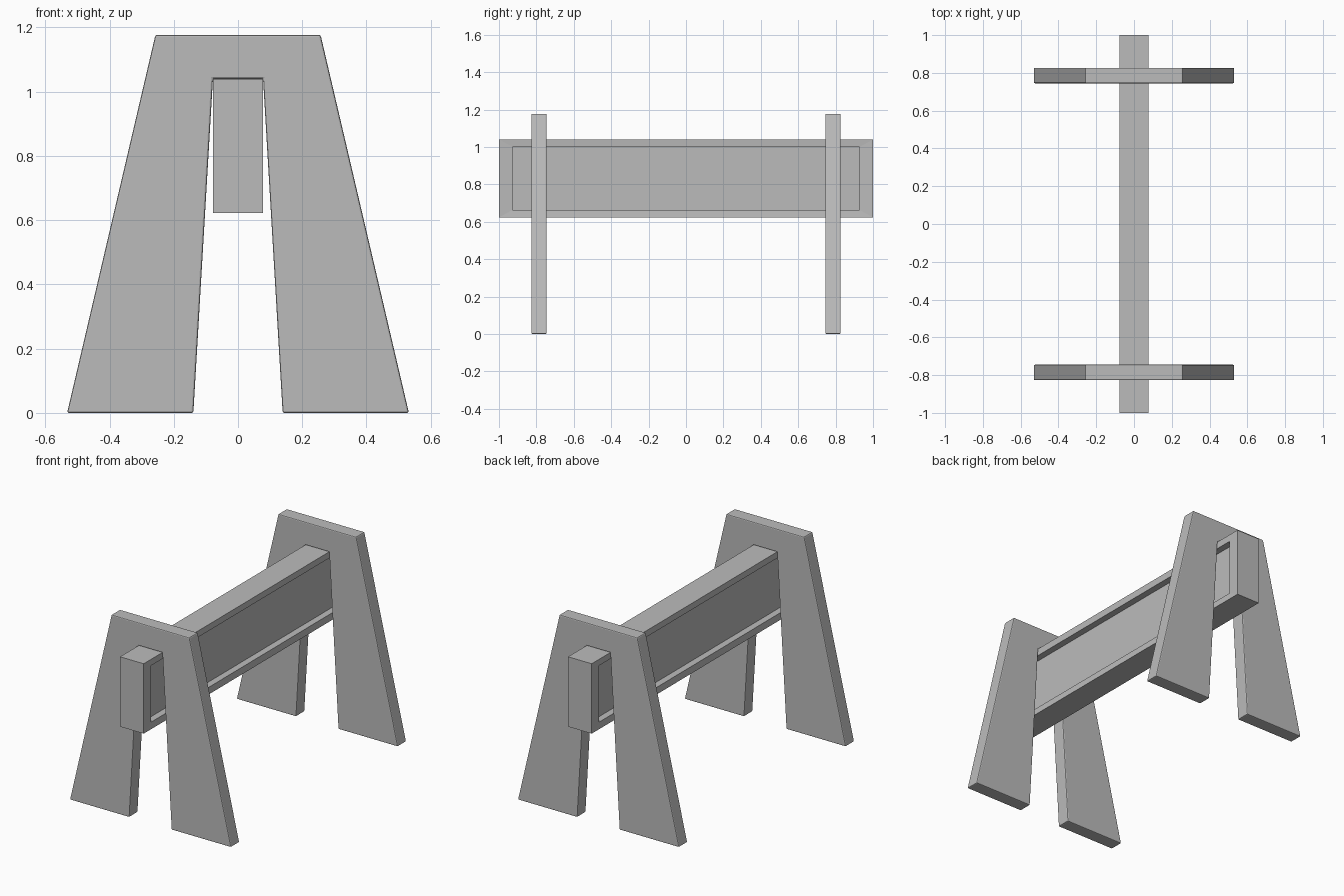
import bpy, bmesh

cube = bpy.data.objects.get("Cube")
if cube:
    bpy.data.objects.remove(cube, do_unlink=True)

grey = bpy.data.materials.new("plain_grey")
grey.use_nodes = True
grey.diffuse_color = (0.5, 0.5, 0.5, 1)
grey.node_tree.nodes["Principled BSDF"].inputs["Base Color"].default_value = (0.5, 0.5, 0.5, 1)


def add_object(name, bm):
    bmesh.ops.recalc_face_normals(bm, faces=bm.faces[:])
    mesh = bpy.data.meshes.new(name)
    bm.to_mesh(mesh)
    bm.free()
    mesh.materials.append(grey)
    obj = bpy.data.objects.new(name, mesh)
    bpy.context.collection.objects.link(obj)
    return obj


# End frames: a tapered slab with a tapered slot, extruded along y
HALF = [(0.078, 1.04), (0.139, 0), (0.532, 0), (0.257, 1.177)]
OUTLINE = HALF + [(-x, z) for x, z in reversed(HALF)]


def end_frame(name, y, thickness=0.082):
    bm = bmesh.new()
    verts = [bm.verts.new((x, y - thickness / 2, z)) for x, z in OUTLINE]
    face = bm.faces.new(verts)
    ext = bmesh.ops.extrude_face_region(bm, geom=[face])
    moved = [v for v in ext["geom"] if isinstance(v, bmesh.types.BMVert)]
    bmesh.ops.translate(bm, vec=(0, thickness, 0), verts=moved)
    obj = add_object(name, bm)
    bevel = obj.modifiers.new("soft_edges", "BEVEL")
    bevel.width = 0.006
    bevel.segments = 2
    bevel.limit_method = "ANGLE"
    return obj


end_frame("front_leg_frame", -0.786)
end_frame("back_leg_frame", 0.786)

# Beam: a box with a recessed panel on each long side
HX, HY, Z0, Z1 = 0.078, 1.0, 0.623, 1.04
BORDER_Y, BORDER_Z, SLOPE, DEPTH = 0.072, 0.04, 0.003, 0.04
bm = bmesh.new()
bmesh.ops.create_cube(bm, size=1)
for v in bm.verts:
    v.co = (v.co.x * 2 * HX, v.co.y * 2 * HY, (Z0 + Z1) / 2 + v.co.z * (Z1 - Z0))
bm.normal_update()
mid = (Z0 + Z1) / 2
for side in [f for f in bm.faces if abs(f.normal.x) > 0.9]:
    sign = 1 if side.normal.x > 0 else -1
    # Border, then the step down to the panel
    bmesh.ops.inset_individual(bm, faces=[side], thickness=0.02)
    for v in side.verts:
        v.co.x = sign * (HX - SLOPE)
        v.co.y = (HY - BORDER_Y) * (1 if v.co.y > 0 else -1)
        v.co.z = mid + ((Z1 - Z0) / 2 - BORDER_Z) * (1 if v.co.z > mid else -1)
    ext = bmesh.ops.extrude_discrete_faces(bm, faces=[side])
    panel = ext["faces"][0]
    bmesh.ops.translate(bm, vec=(-sign * DEPTH, 0, 0), verts=panel.verts[:])
add_object("cross_beam", bm)
